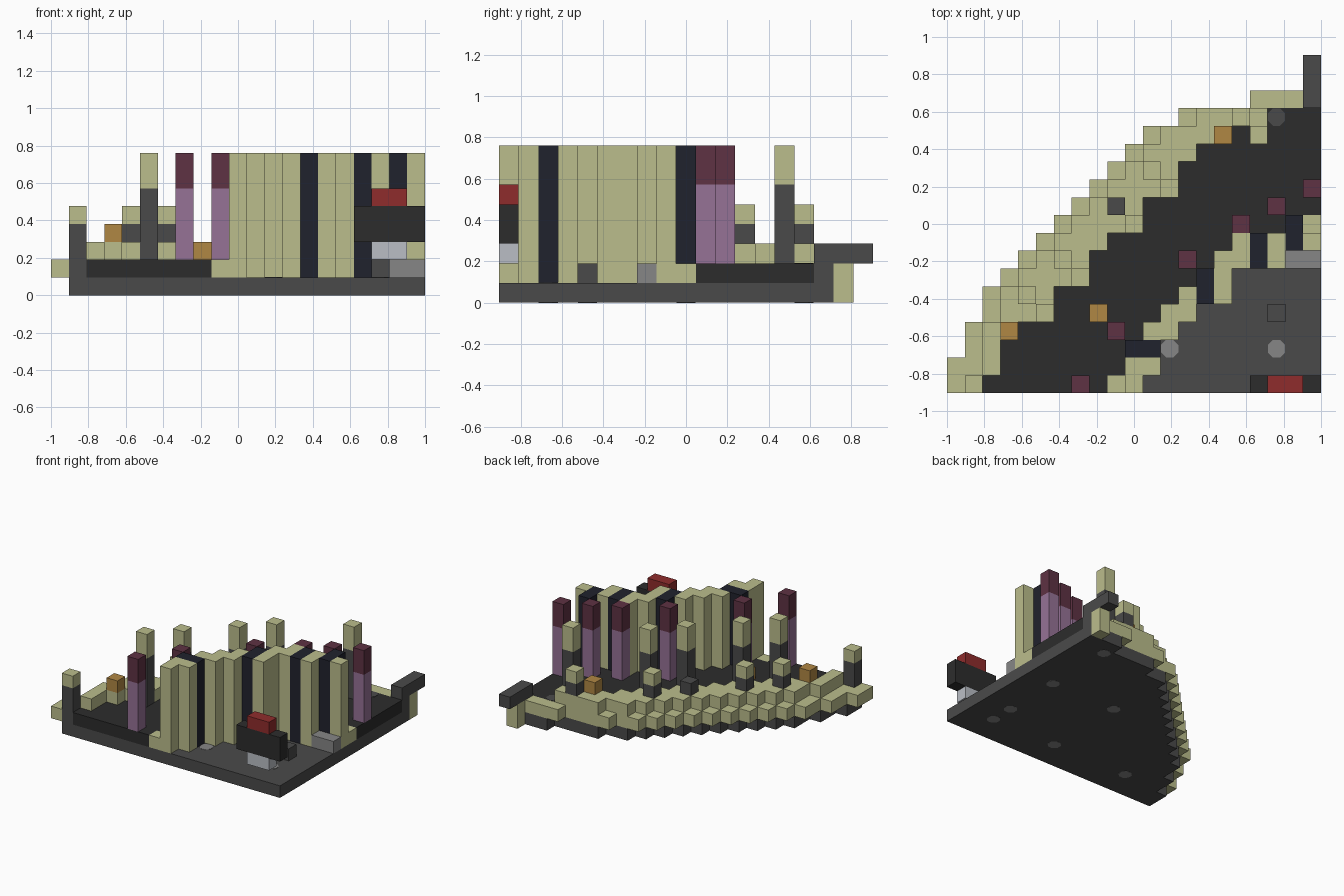
import bpy, bmesh, math
from mathutils import Matrix

cube = bpy.data.objects.get("Cube")
if cube:
    bpy.data.objects.remove(cube, do_unlink=True)

COLS, ROWS = 21, 19
S = 2 / COLS          # edge of one block
TOP = 8               # wall height in blocks


def material(name, rgb):
    lin = [(c / 255 / 12.92) if c < 11 else ((c / 255 + 0.055) / 1.055) ** 2.4 for c in rgb]
    m = bpy.data.materials.new(name)
    m.use_nodes = True
    m.diffuse_color = (*lin, 1)
    m.node_tree.nodes["Principled BSDF"].inputs["Base Color"].default_value = (*lin, 1)
    return m


sand = material("sand", (187, 189, 140))
slate = material("dark grey", (74, 74, 74))
black = material("near black", (44, 44, 44))
navy = material("navy", (32, 34, 45))
purple = material("purple", (150, 114, 150))
maroon = material("maroon", (94, 50, 67))
orange = material("orange", (176, 135, 68))
red = material("red", (143, 44, 44))
white = material("pale grey", (186, 190, 197))
grey = material("mid grey", (134, 134, 134))


def finish(name, bm, mat):
    me = bpy.data.meshes.new(name)
    bm.to_mesh(me)
    bm.free()
    me.materials.append(mat)
    bpy.context.collection.objects.link(bpy.data.objects.new(name, me))


def blocks(name, mat, runs, low, high):
    """Boxes from (row, first column, end column), between two levels."""
    bm = bmesh.new()
    for row, a, b in runs:
        if b <= a:
            continue
        centre = ((a + b - COLS) / 2 * S, (row + 0.5 - ROWS / 2) * S, (low + high) / 2 * S)
        size = Matrix.Diagonal(((b - a) * S, S, (high - low) * S, 1))
        bmesh.ops.create_cube(bm, size=1, matrix=Matrix.Translation(centre) @ size)
    finish(name, bm, mat)


def single(cells):
    return [(row, col, col + 1) for col, row in cells]


def discs(name, mat, cells, low, high):
    """Eight-sided insets filling one block each."""
    bm = bmesh.new()
    for col, row in cells:
        place = Matrix.Translation(((col + 0.5 - COLS / 2) * S, (row + 0.5 - ROWS / 2) * S,
                                    (low + high) / 2 * S))
        bmesh.ops.create_cone(bm, cap_ends=True, segments=8, radius1=S * 0.53, radius2=S * 0.53,
                              depth=(high - low) * S,
                              matrix=place @ Matrix.Rotation(math.pi / 8, 4, 'Z'))
    finish(name, bm, mat)


# Stepped outlines, one column number per row
outer = [0, 0, 1, 1, 2, 2, *range(3, 12), 13, 17]
floor_start = [2, 3, 3, 3, 6, 6, 8, 8, 9, 11, 11, 13, 13, 14, 16, 18]
floor_end = [9, 10, 10, *range(11, 17), 19] + [COLS] * 6

# Base, ledge, parapet and floor
last = len(outer) - 1
blocks("base_plate", slate, [(r, c + 1, COLS) for r, c in enumerate(outer)], 0, 1)
ledge_end = floor_start + [COLS - 1]
ledge_end[0] = 1
blocks("outer_ledge", sand, [(r, c, ledge_end[r]) for r, c in enumerate(outer)], 1, 2)
floor_runs = list(zip(range(last), floor_start, floor_end))
blocks("floor", black, floor_runs, 1, 2)

tall = [(5, 4), (7, 6), (10, 9), (12, 11), (17, 14)]
parapet = []
for r in range(1, last):
    start = max(2, outer[r] + 1)
    end = floor_start[r] + (r == 3)
    towers = [c for c, row in tall if row == r]
    if towers:
        end = min(end, towers[0])
    parapet.append((r, start, end))
blocks("parapet", sand, parapet, 2, 3)

# Tall and short towers along the parapet, one short tower lacking its cap
blocks("tall_tower_shafts", slate, single(tall), 2, 6)
blocks("tall_tower_caps", sand, single(tall), 6, TOP)
short = [(c - 1, r + 1) for c, r in tall]
blocks("short_tower_shafts", slate, single(short), 3, 4)
blocks("short_tower_caps", sand, single(short[:2] + short[3:]), 4, 5)

# Corner tower and projecting arm at the two ends
blocks("corner_tower", slate, single([(1, 0)]), 1, 4)
blocks("corner_tower_cap", sand, single([(1, 0)]), 4, 5)
arm_col = COLS - 1
blocks("arm_foot", slate, single([(arm_col, last)]), 1, 2)
blocks("arm", slate, single([(arm_col, r) for r in range(last, ROWS)]), 2, 3)
blocks("arm_bracket", sand, single([(arm_col, last + 1)]), 0, 2)

# Tall inner wall with navy panels and low ends
wall = [(0, 10, 11), (1, 10, 12), (3, 11, 13), (4, 12, 14), (5, 13, 14), (5, 15, 16),
        (6, 15, 16), (7, 15, 17), (7, 18, 19), (8, 16, 17), (8, 18, 19), (8, 20, 21)]
blocks("inner_wall", sand, wall, 1, TOP)
panels = single([(10, 2), (11, 2), (14, 5), (14, 6), (17, 7), (17, 8), (19, 8), (19, 9)])
blocks("wall_panels", navy, panels, 1, TOP)
blocks("wall_low_ends", sand, single([(9, 0), (arm_col, 9)]), 1, 2)

# Two-tone pillars standing on the floor
pillars = single([(7, 0), (9, 3), (13, 7), (16, 9), (18, 10), (20, 11)])
blocks("pillar_shafts", purple, pillars, 2, 6)
blocks("pillar_tops", maroon, pillars, 6, TOP)

# Crates
blocks("floor_crate", orange, single([(8, 4)]), 2, 3)
blocks("parapet_crates", orange, single([(3, 3), (15, 14)]), 3, 4)

# Hovering craft at the front edge
blocks("craft_underside", white, [(0, 18, 20)], 2, 3)
blocks("craft_body", black, [(0, 17, COLS)], 3, 5)
blocks("craft_top", red, [(0, 18, 20)], 5, 6)

# Yard fittings and round insets in the base
blocks("yard_block", slate, single([(18, 4)]), 1, 2)
blocks("yard_bench", grey, [(7, 19, COLS)], 1, 2)
discs("base_insets", grey, [(5, 2), (12, 2), (18, 2), (18, 4), (12, 9), (18, 9), (18, 15)],
      -0.01, 1.02)
discs("floor_inset", slate, [(18, 15)], 1.97, 2.02)
